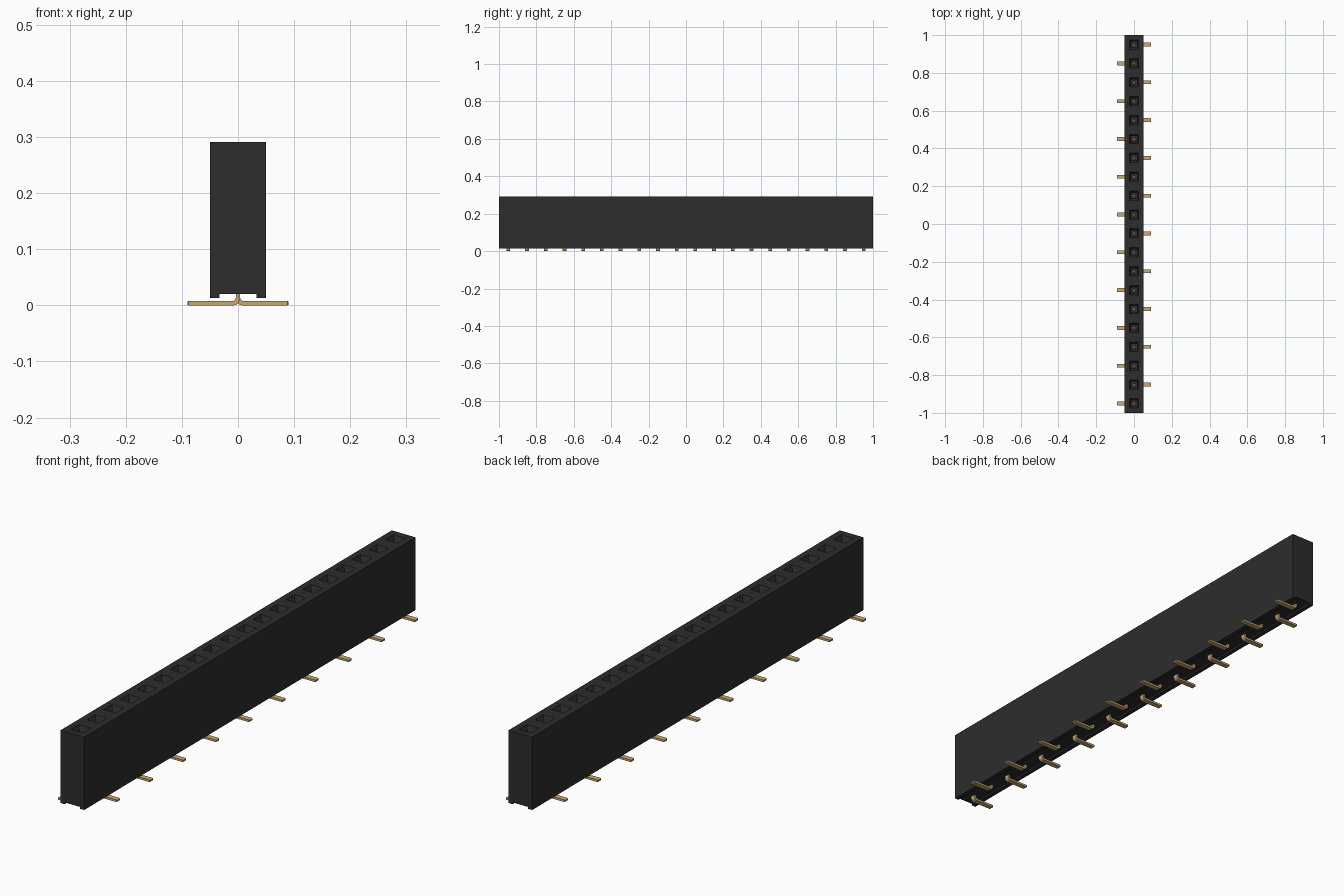
import bpy, bmesh, math
from mathutils import Vector

cube = bpy.data.objects.get("Cube")
if cube:
    bpy.data.objects.remove(cube, do_unlink=True)

COUNT, PITCH = 20, 0.1
HALF, TOP = 0.05, 0.291


def make_material(name, rgb, metallic=0.0):
    m = bpy.data.materials.new(name)
    m.use_nodes = True
    m.diffuse_color = (*rgb, 1)
    b = m.node_tree.nodes["Principled BSDF"]
    b.inputs["Base Color"].default_value = (*rgb, 1)
    b.inputs["Roughness"].default_value = 0.6
    return m


black = make_material("black plastic", (0.026, 0.026, 0.026))
gold = make_material("gold plating", (0.58, 0.39, 0.17))


def finish(bm, name, mat):
    bmesh.ops.remove_doubles(bm, verts=bm.verts, dist=1e-5)
    bmesh.ops.recalc_face_normals(bm, faces=bm.faces)
    me = bpy.data.meshes.new(name)
    bm.to_mesh(me)
    bm.free()
    me.materials.append(mat)
    ob = bpy.data.objects.new(name, me)
    bpy.context.collection.objects.link(ob)
    return ob


def loft(bm, rings, cap_start=True, cap_end=True):
    """Join successive vertex rings with quads."""
    vs = [[bm.verts.new(p) for p in r] for r in rings]
    n = len(vs[0])
    for a, b in zip(vs, vs[1:]):
        for i in range(n):
            j = (i + 1) % n
            bm.faces.new((a[i], a[j], b[j], b[i]))
    if cap_start:
        bm.faces.new(vs[0])
    if cap_end:
        bm.faces.new(vs[-1])


def square(cy, half, z):
    return [(sx * half, cy + sy * half, z)
            for sx, sy in ((-1, -1), (1, -1), (1, 1), (-1, 1))]


positions = [(i - (COUNT - 1) / 2) * PITCH for i in range(COUNT)]

# Housing: sides and grooved underside, with a funnelled socket in each cell
section = [(HALF, TOP), (HALF, 0.013), (0.033, 0.013), (0.033, 0.020),
           (-0.033, 0.020), (-0.033, 0.013), (-HALF, 0.013), (-HALF, TOP)]
bm = bmesh.new()
for y in positions:
    for (x0, z0), (x1, z1) in zip(section, section[1:]):
        bm.faces.new([bm.verts.new(p) for p in (
            (x0, y - HALF, z0), (x1, y - HALF, z1),
            (x1, y + HALF, z1), (x0, y + HALF, z0))])
    loft(bm, [square(y, HALF, TOP), square(y, 0.025, TOP),
              square(y, 0.015, TOP - 0.022), square(y, 0.015, 0.10)],
         cap_start=False)
for y in (-1, 1):
    bm.faces.new([bm.verts.new((x, y, z)) for x, z in section])
finish(bm, "housing", black)

# Surface-mount pins: vertical shank, round bend and flat foot
THICK, INNER, WIDTH, REACH = 0.008, 0.005, 0.010, 0.09
cx, cz = THICK / 2 + INNER, THICK + INNER


def build_pin(y, side):
    bm = bmesh.new()
    spans = [((-THICK / 2, 0.11), (THICK / 2, 0.11), WIDTH)]
    for k in range(7):
        a = math.pi + k * math.pi / 12
        outer, inner = [(cx + r * math.cos(a), cz + r * math.sin(a))
                        for r in (INNER + THICK, INNER)]
        spans.append((outer, inner, WIDTH))
    spans.append(((REACH - 0.002, 0), (REACH - 0.002, THICK), WIDTH))
    spans.append(((REACH, 0.001), (REACH, THICK - 0.001), WIDTH - 0.002))
    loft(bm, [[(side * o[0], y - w, o[1]), (side * o[0], y + w, o[1]),
               (side * i[0], y + w, i[1]), (side * i[0], y - w, i[1])]
              for o, i, w in spans])
    # Pair of spring leaves, pinched near the top, inside the socket
    for s in (-1, 1):
        rings = []
        for off, z in ((0.012, 0.095), (0.004, 0.235), (0.009, 0.258)):
            ys = y + s * off
            rings.append([(-0.005, ys, z), (0.005, ys, z),
                          (0.005, ys + s * 0.003, z), (-0.005, ys + s * 0.003, z)])
        loft(bm, rings)
    return bm


for n, y in enumerate(positions):
    side = -1 if n % 2 == 0 else 1
    ob = finish(build_pin(y, side), f"contact_pin_{n + 1:02d}", gold)
    bpy.ops.object.select_all(action='DESELECT')
    ob.select_set(True)
    bpy.context.view_layer.objects.active = ob
    bpy.ops.object.shade_smooth_by_angle(angle=math.radians(25))
